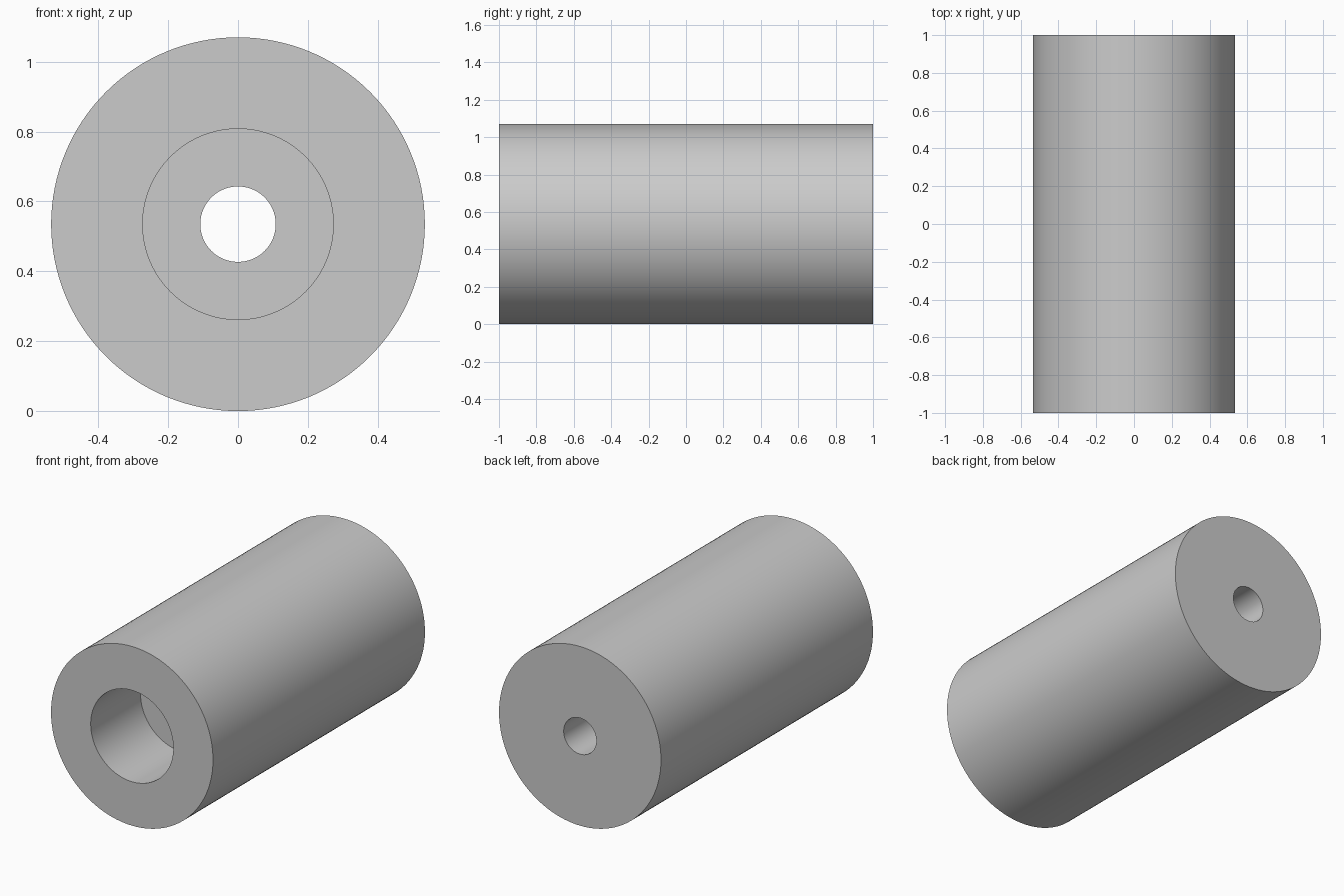
import bpy, bmesh, math
from mathutils import Vector

cube = bpy.data.objects.get("Cube")
if cube:
    bpy.data.objects.remove(cube, do_unlink=True)

R_OUTER, R_COUNTERBORE, R_BORE = 0.535, 0.273, 0.108
Y_FRONT, Y_STEP, Y_BACK = -1.0, -0.53, 1.0
SEGMENTS = 128

# Plain grey material
grey = bpy.data.materials.new("plain grey")
grey.use_nodes = True
colour = (0.6, 0.6, 0.6, 1.0)
grey.diffuse_color = colour
grey.node_tree.nodes["Principled BSDF"].inputs["Base Color"].default_value = colour

# Closed half-section (radius, y) of the sleeve: outer wall, counterbore, step, through bore
section = [(R_OUTER, Y_FRONT), (R_OUTER, Y_BACK), (R_BORE, Y_BACK),
           (R_BORE, Y_STEP), (R_COUNTERBORE, Y_STEP), (R_COUNTERBORE, Y_FRONT)]

# Revolve the section about the y axis
bm = bmesh.new()
verts = [bm.verts.new((r, y, 0)) for r, y in section]
edges = [bm.edges.new((verts[i], verts[(i + 1) % len(verts)])) for i in range(len(verts))]
bmesh.ops.spin(bm, geom=verts + edges, cent=(0, 0, 0), axis=(0, 1, 0),
               angle=math.tau, steps=SEGMENTS, use_merge=True)
bmesh.ops.remove_doubles(bm, verts=bm.verts, dist=1e-5)
bmesh.ops.recalc_face_normals(bm, faces=bm.faces)
bmesh.ops.translate(bm, verts=bm.verts, vec=Vector((0, 0, R_OUTER)))

mesh = bpy.data.meshes.new("counterbored_sleeve")
bm.to_mesh(mesh)
bm.free()
mesh.materials.append(grey)
sleeve = bpy.data.objects.new("counterbored_sleeve", mesh)
bpy.context.collection.objects.link(sleeve)

# Smooth walls with crisp rims
bpy.ops.object.select_all(action='DESELECT')
sleeve.select_set(True)
bpy.context.view_layer.objects.active = sleeve
bpy.ops.object.shade_smooth_by_angle(angle=math.radians(30))
